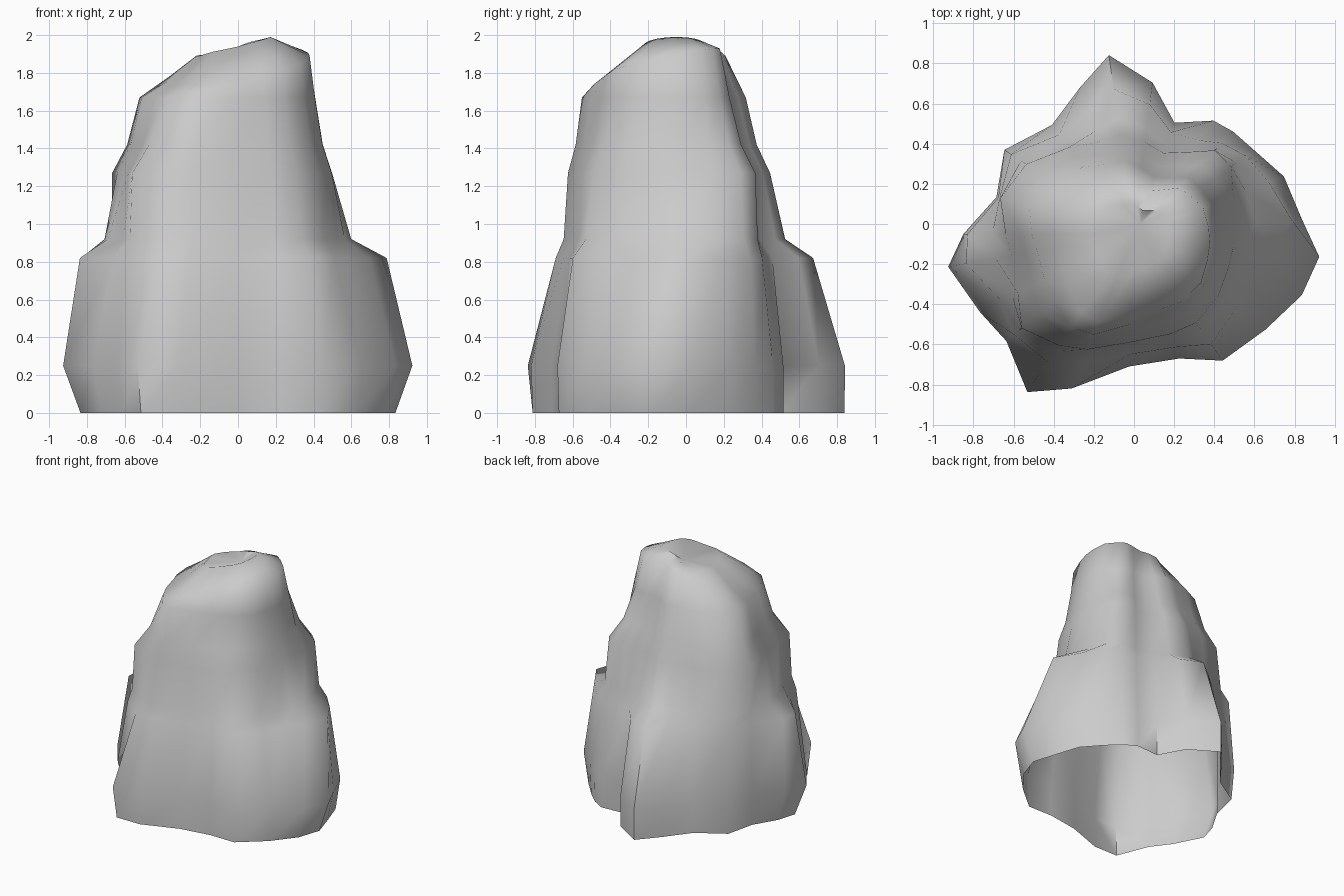
import bpy
import bmesh
from math import cos, sin, radians

cube = bpy.data.objects.get("Cube")
if cube:
    bpy.data.objects.remove(cube, do_unlink=True)

# Plain stone colour
stone = bpy.data.materials.new("grey_stone")
stone.use_nodes = True
stone.diffuse_color = (0.6, 0.6, 0.6, 1)
shader = stone.node_tree.nodes["Principled BSDF"]
shader.inputs["Base Color"].default_value = stone.diffuse_color
shader.inputs["Roughness"].default_value = 0.9

# Vertical ribs and gullies: direction in degrees, then the reach in
# hundredths at the foot, shoulder, waist and neck of the boulder
RIBS = [
    (-7, 93, 70, 50, 41), (5, 84, 79, 50, 41), (21, 80, 72, 53, 42),
    (35, 73, 68, 59, 40), (46, 71, 63, 58, 39), (55, 69, 57, 50, 34),
    (70, 59, 54, 43, 30), (83, 76, 65, 46, 33), (98, 90, 73, 50, 37),
    (110, 78, 66, 49, 37), (127, 68, 62, 54, 42), (147, 77, 73, 64, 48),
    (165, 71, 70, 69, 54), (180, 85, 83, 64, 51), (190, 94, 85, 62, 49),
    (207, 86, 74, 65, 50), (220, 83, 78, 73, 52), (236, 95, 77, 67, 56),
    (248, 83, 69, 62, 54), (268, 66, 60, 54, 45), (290, 66, 60, 53, 42),
    (305, 77, 67, 54, 43), (324, 81, 63, 52, 43), (340, 89, 63, 50, 41),
]
AXIS_Y = -0.05


def rib_points(direction, foot, shoulder, waist, neck):
    """Points up one rib, from the ground to the inner crown."""
    c, s = cos(radians(direction)), sin(radians(direction))
    ledge = 0.35 * shoulder + 0.65 * waist
    shelf = 0.45 * waist + 0.55 * neck
    tuck = foot - 0.4 * c * c * max(0, foot - 70)
    rim = neck * (0.82 + 0.1 * c - 0.1 * s)
    profile = [
        (tuck, 0), (foot, 0.25), (shoulder, 0.82), (ledge, 0.92),
        (waist, 1.27), (shelf, 1.42), (neck, 1.67),
        (rim, 1.83 + 0.07 * c + 0.07 * s),
        (neck * 0.42, 1.94 + 0.05 * c),
    ]
    return [(r / 100 * c, r / 100 * s + AXIS_Y, z) for r, z in profile]


# Boulder shell, open underneath
bm = bmesh.new()
ribs = [[bm.verts.new(p) for p in rib_points(*rib)] for rib in RIBS]
peak = bm.verts.new((0.03, 0, 1.9))
for i, a in enumerate(ribs):
    b = ribs[(i + 1) % len(ribs)]
    for j in range(len(a) - 1):
        bm.faces.new((a[j], b[j], b[j + 1], a[j + 1]))
    bm.faces.new((a[-1], b[-1], peak))
bmesh.ops.recalc_face_normals(bm, faces=bm.faces)

mesh = bpy.data.meshes.new("boulder")
bm.to_mesh(mesh)
bm.free()
mesh.materials.append(stone)
boulder = bpy.data.objects.new("boulder", mesh)
bpy.context.collection.objects.link(boulder)

# Soft shading that keeps the sharp ledges
bpy.context.view_layer.objects.active = boulder
boulder.select_set(True)
bpy.ops.object.shade_smooth_by_angle(angle=radians(60))
